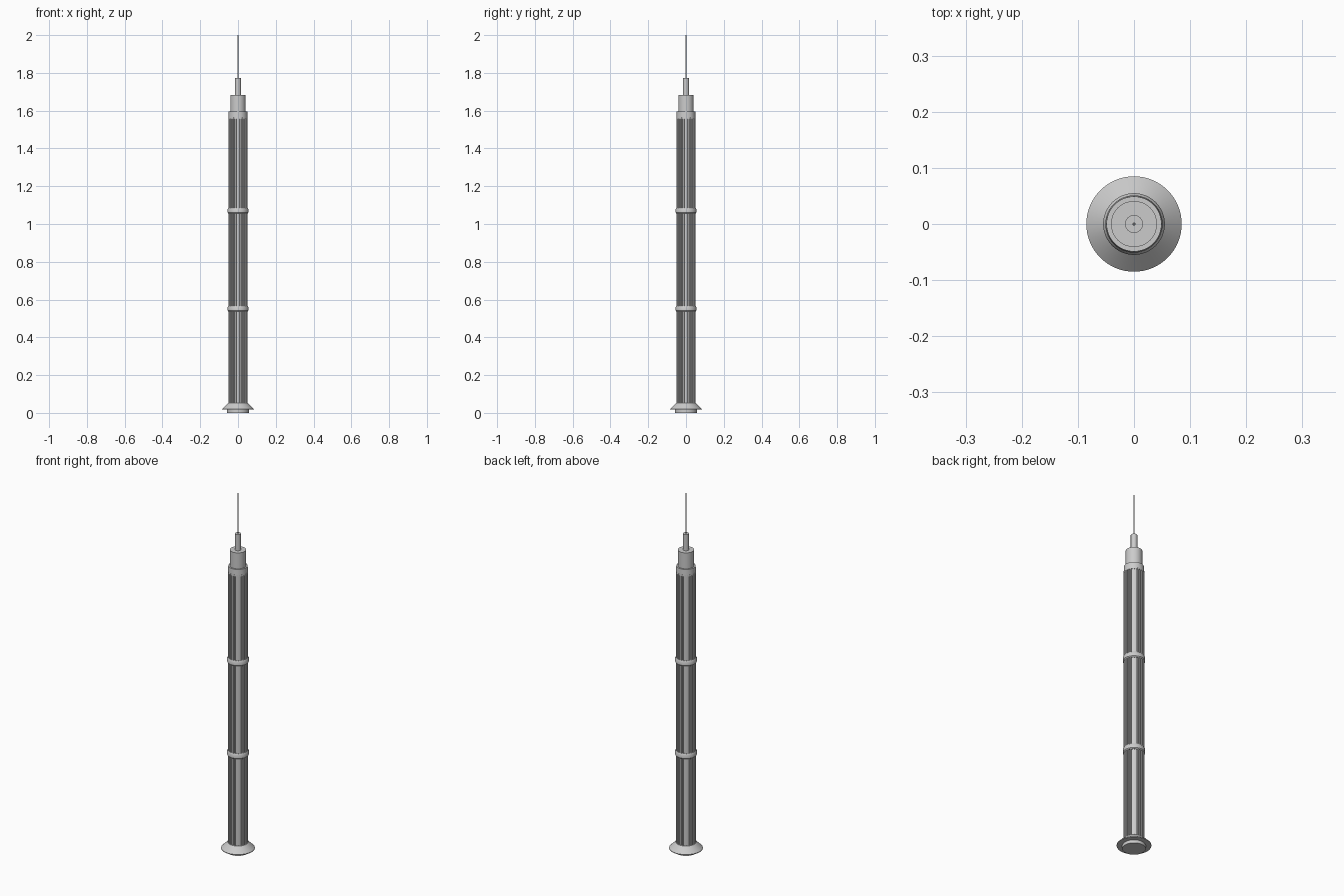
import bpy, bmesh, math

if "Cube" in bpy.data.objects:
    bpy.data.objects.remove(bpy.data.objects["Cube"])

SEG = 64


def lathe(name, profile, seg=SEG):
    """Closed solid of revolution from (radius, z) pairs listed bottom to top."""
    bm = bmesh.new()
    rings = []
    for r, z in profile:
        rings.append([bm.verts.new((r * math.cos(2 * math.pi * i / seg),
                                    r * math.sin(2 * math.pi * i / seg), z))
                      for i in range(seg)])
    for a, b in zip(rings, rings[1:]):
        for i in range(seg):
            j = (i + 1) % seg
            bm.faces.new((a[i], a[j], b[j], b[i]))
    bm.faces.new(rings[0][::-1])
    bm.faces.new(rings[-1])
    return finish(name, bm)


def finish(name, bm):
    mesh = bpy.data.meshes.new(name)
    bm.to_mesh(mesh)
    bm.free()
    ob = bpy.data.objects.new(name, mesh)
    bpy.context.collection.objects.link(ob)
    bpy.ops.object.select_all(action='DESELECT')
    ob.select_set(True)
    bpy.context.view_layer.objects.active = ob
    bpy.ops.object.shade_smooth_by_angle(angle=math.radians(30))
    return ob


def fluted_shaft(name, z0, z1, count, r_in, r_out):
    """Extruded shaft whose outline alternates between ribs and recesses."""
    bm = bmesh.new()
    outline = []
    step = 2 * math.pi / count
    for i in range(count):
        for r, t in ((r_in, -0.27), (r_out, -0.25), (r_out, 0.25), (r_in, 0.27)):
            a = (i + t) * step
            outline.append(bm.verts.new((r * math.cos(a), r * math.sin(a), z0)))
    face = bm.faces.new(outline)
    ext = bmesh.ops.extrude_face_region(bm, geom=[face])
    top = [v for v in ext['geom'] if isinstance(v, bmesh.types.BMVert)]
    bmesh.ops.translate(bm, vec=(0, 0, z1 - z0), verts=top)
    bmesh.ops.recalc_face_normals(bm, faces=bm.faces)
    return finish(name, bm)


# Plinth and flared entrance canopy
lathe("plinth", [(0.058, 0), (0.058, 0.018)])
lathe("entrance_canopy", [(0.085, 0.017), (0.085, 0.02), (0.052, 0.052)])

# Ribbed tower shaft
fluted_shaft("tower_shaft", 0.015, 1.565, 24, 0.045, 0.051)

# Ring bands around the shaft
for label, z in (("lower", 0.552), ("upper", 1.071)):
    lathe(label + "_band", [(0.051, z - 0.015), (0.055, z - 0.010),
                            (0.055, z + 0.008), (0.051, z + 0.015)])

# Crown, stepped drums and spire
lathe("crown", [(0.051, 1.557), (0.049, 1.595)])
lathe("upper_drum", [(0.041, 1.59), (0.041, 1.684)])
lathe("mast_base", [(0.016, 1.68), (0.016, 1.774)], 32)
lathe("spire", [(0.003, 1.77), (0.002, 2.0)], 16)
